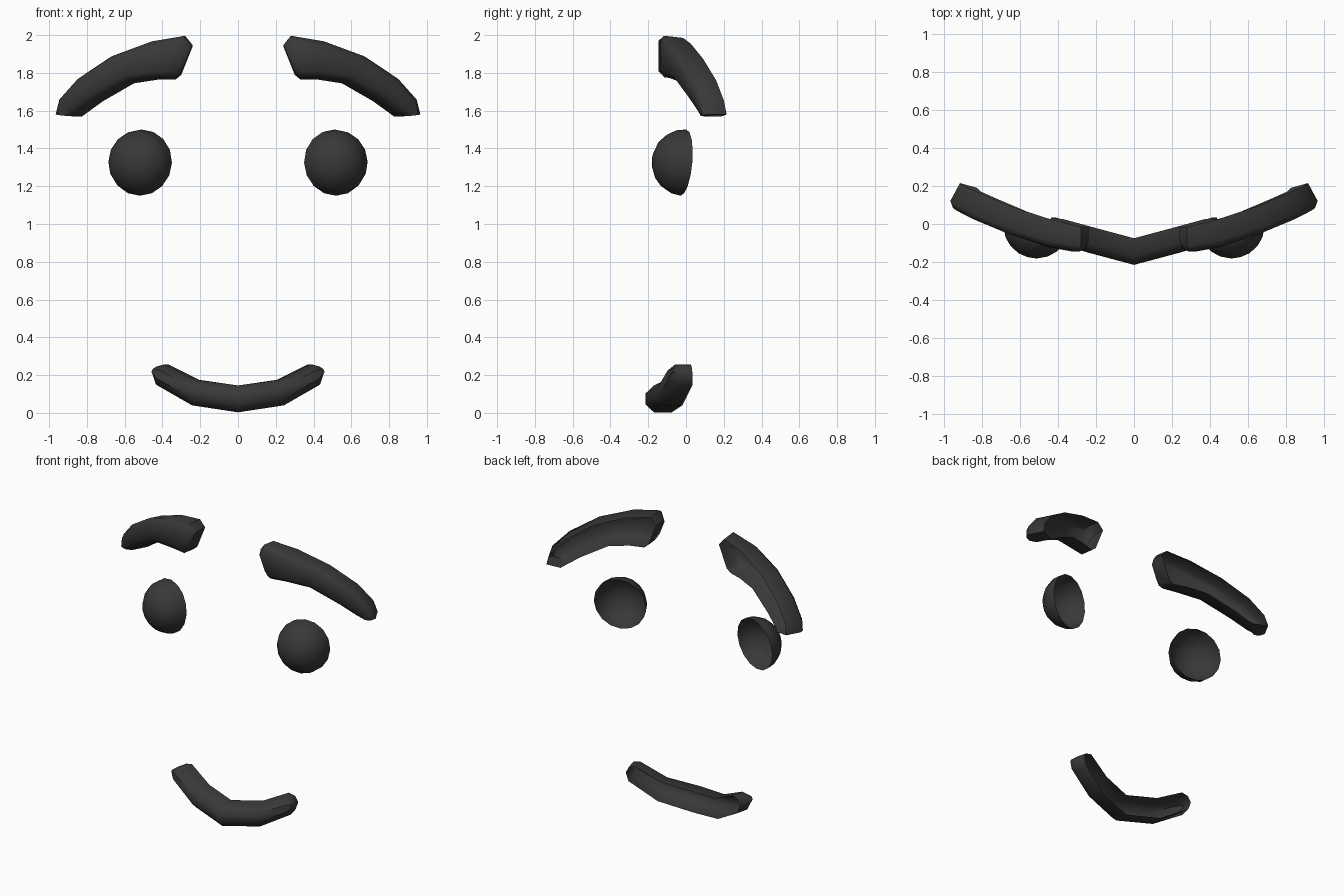
import bpy, bmesh, math
from mathutils import Vector, Matrix

if "Cube" in bpy.data.objects:
    bpy.data.objects.remove(bpy.data.objects["Cube"])

charcoal = bpy.data.materials.new("charcoal")
charcoal.diffuse_color = (0.04, 0.04, 0.04, 1)
charcoal.use_nodes = True
charcoal.node_tree.nodes["Principled BSDF"].inputs["Base Color"].default_value = charcoal.diffuse_color


def finish(name, bm, angle):
    """Turn one half into a smooth, mirrored object."""
    bmesh.ops.recalc_face_normals(bm, faces=bm.faces)
    me = bpy.data.meshes.new(name)
    bm.to_mesh(me)
    bm.free()
    me.materials.append(charcoal)
    me.shade_smooth()
    me.set_sharp_from_angle(angle=math.radians(angle))
    ob = bpy.data.objects.new(name, me)
    bpy.context.collection.objects.link(ob)
    mod = ob.modifiers.new("mirror", 'MIRROR')
    mod.use_clip = True
    mod.merge_threshold = 0.002
    return ob


def channel(name, stations, bevel, caps):
    """Open-backed strip with a bevelled front: (top, bottom, depth vector) per station."""
    bm = bmesh.new()
    rows = []
    for top, bottom, depth in stations:
        t, b, d = Vector(top), Vector(bottom), Vector(depth)
        c = d.normalized() * bevel
        w = (b - t).normalized() * min(bevel, (b - t).length * 0.3)
        pts = (t + d, t + c, t + w, b - w, b + c, b + d)
        rows.append([bm.verts.new(p) for p in pts])
    for r, s in zip(rows, rows[1:]):
        for i in range(5):
            bm.faces.new((r[i], r[i + 1], s[i + 1], s[i]))
    for i in caps:
        bm.faces.new(rows[i])
    return finish(name, bm, 50)


# Eyebrows: thick at the inner end, tapering and curving back outwards
channel("eyebrows", [
    ((0.24, -0.125, 1.95), (0.30, -0.125, 1.80), (0.0, 0.11, -0.01)),
    ((0.28, -0.145, 2.00), (0.33, -0.145, 1.78), (0.0, 0.13, -0.015)),
    ((0.46, -0.115, 1.97), (0.44, -0.125, 1.78), (-0.02, 0.14, -0.015)),
    ((0.68, -0.045, 1.89), (0.59, -0.075, 1.76), (-0.04, 0.135, -0.015)),
    ((0.86, 0.03, 1.77), (0.77, 0.0, 1.66), (-0.055, 0.13, -0.01)),
    ((0.96, 0.08, 1.66), (0.87, 0.05, 1.59), (-0.065, 0.12, -0.005)),
    ((0.98, 0.095, 1.58), (0.89, 0.07, 1.57), (-0.065, 0.12, 0.0)),
], 0.03, (0, -1))

# Mouth: shallow smile wrapped round the front
channel("mouth", [
    ((0.0, -0.215, 0.145), (0.0, -0.215, 0.003), (0.0, 0.14, 0.0)),
    ((0.225, -0.15, 0.175), (0.25, -0.15, 0.04), (-0.02, 0.13, 0.0)),
    ((0.40, -0.10, 0.257), (0.445, -0.09, 0.15), (-0.03, 0.125, 0.0)),
    ((0.445, -0.075, 0.245), (0.465, -0.07, 0.205), (-0.03, 0.105, 0.0)),
], 0.045, (-1,))

# Eyes: hollow half domes turned outwards and slightly up
bm = bmesh.new()
SEG, RINGS = 16, 5
rings = []
for j in range(RINGS):
    a = math.pi / 2 * j / RINGS
    rings.append([bm.verts.new((0.172 * math.cos(a) * math.cos(u), -0.167 * math.sin(a),
                                0.176 * math.cos(a) * math.sin(u)))
                  for u in (2 * math.pi * i / SEG for i in range(SEG))])
pole = bm.verts.new((0, -0.167, 0))
for i in range(SEG):
    k = (i + 1) % SEG
    for r, s in zip(rings, rings[1:]):
        bm.faces.new((r[i], r[k], s[k], s[i]))
    bm.faces.new((rings[-1][i], rings[-1][k], pole))
turn = Matrix.Rotation(math.radians(16), 4, 'Z') @ Matrix.Rotation(math.radians(-5), 4, 'X')
bm.transform(Matrix.Translation((0.515, -0.014, 1.325)) @ turn)
finish("eyes", bm, 60)
